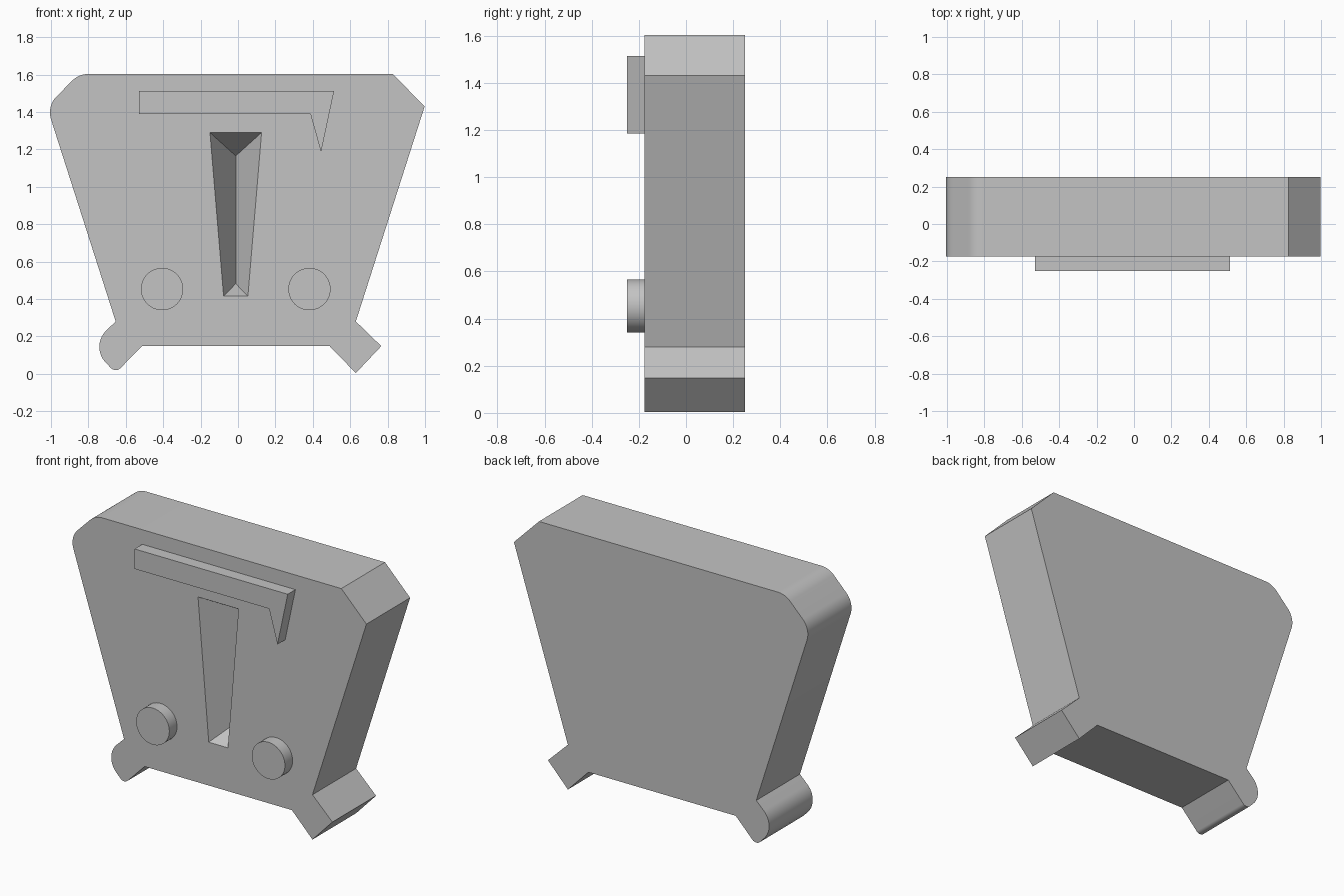
import bpy, bmesh, math
from mathutils import Vector

cube = bpy.data.objects.get("Cube")
if cube:
    bpy.data.objects.remove(cube, do_unlink=True)

FRONT, BACK, RELIEF = -0.175, 0.25, -0.25
MID = -0.012  # symmetry line of the face

grey = bpy.data.materials.new("plain grey")
grey.use_nodes = True
grey.diffuse_color = (0.55, 0.55, 0.55, 1)
grey.node_tree.nodes["Principled BSDF"].inputs["Base Color"].default_value = (0.55, 0.55, 0.55, 1)


def make(name, bm):
    bmesh.ops.recalc_face_normals(bm, faces=bm.faces[:])
    mesh = bpy.data.meshes.new(name)
    bm.to_mesh(mesh)
    bm.free()
    mesh.materials.append(grey)
    obj = bpy.data.objects.new(name, mesh)
    bpy.context.collection.objects.link(obj)
    return obj


def plate(name, outline, y0, y1):
    """Extrude an x-z outline from y0 to y1."""
    bm = bmesh.new()
    face = bm.faces.new([bm.verts.new((x, y0, z)) for x, z in outline])
    ext = bmesh.ops.extrude_face_region(bm, geom=[face], use_keep_orig=True)
    moved = [v for v in ext["geom"] if isinstance(v, bmesh.types.BMVert)]
    bmesh.ops.translate(bm, vec=(0, y1 - y0, 0), verts=moved)
    return make(name, bm)


def rounded(corners, steps=12):
    """Turn (x, z, radius) corners into an outline with round fillets."""
    out = []
    for i, (x, z, r) in enumerate(corners):
        p = Vector((x, z))
        if not r:
            out.append(p)
            continue
        a = (Vector(corners[i - 1][:2]) - p).normalized()
        b = (Vector(corners[(i + 1) % len(corners)][:2]) - p).normalized()
        half = a.angle(b) / 2
        centre = p + (a + b).normalized() * r / math.sin(half)
        start = p + a * r / math.tan(half) - centre
        end = p + b * r / math.tan(half) - centre
        for k in range(steps + 1):
            out.append(centre + start.lerp(end, k / steps).normalized() * r)
    return out


def smooth(obj):
    bpy.ops.object.select_all(action="DESELECT")
    obj.select_set(True)
    bpy.context.view_layer.objects.active = obj
    bpy.ops.object.shade_smooth_by_angle(angle=math.radians(30))


# Body outline: sharp corners on the left, filleted mirror on the right
side = [(0.49, 0.148, 0), (0.63, 0.004, 0.036), (0.766, 0.148, 0.12),
        (0.63, 0.28, 0), (0.998, 1.43, 0.12), (0.827, 1.603, 0.12)]
sharp = [(x, z, 0) for x, z, r in side]
soft = [(2 * MID - x, z, r) for x, z, r in reversed(side)]
body = plate("body", rounded(sharp + soft), FRONT, BACK)

# Hipped recess for the nose, cut into the front
bm = bmesh.new()
mouth = [(-0.15, 1.29), (0.126, 1.29), (0.053, 0.415), (-0.077, 0.415)]
lip = [bm.verts.new((x, FRONT - 0.05, z)) for x, z in mouth]
rim = [bm.verts.new((x, FRONT, z)) for x, z in mouth]
high = bm.verts.new((MID, FRONT + 0.217, 1.165))
low = bm.verts.new((MID, FRONT + 0.118, 0.482))
bm.faces.new(lip)
for i in range(4):
    j = (i + 1) % 4
    bm.faces.new((lip[i], lip[j], rim[j], rim[i]))
bm.faces.new((rim[0], rim[1], high))
bm.faces.new((rim[1], rim[2], low, high))
bm.faces.new((rim[2], rim[3], low))
bm.faces.new((rim[3], rim[0], high, low))
cutter = make("nose_cutter", bm)
cutter.hide_render = True

cut = body.modifiers.new("nose_recess", "BOOLEAN")
cut.operation = "DIFFERENCE"
cut.solver = "EXACT"
cut.object = cutter
bpy.context.view_layer.objects.active = body
bpy.ops.object.modifier_apply(modifier=cut.name)
bpy.data.objects.remove(cutter, do_unlink=True)
smooth(body)

# Raised brow bar with a pointed end
plate("brow", [(-0.53, 1.513), (0.514, 1.513), (0.444, 1.185),
               (0.387, 1.39), (-0.53, 1.39)], RELIEF, FRONT)

# Round studs
for name, x in (("right_stud", -0.406), ("left_stud", 0.382)):
    ring = [(x + 0.113 * math.cos(t * math.tau / 48), 0.453 + 0.113 * math.sin(t * math.tau / 48))
            for t in range(48)]
    smooth(plate(name, ring, RELIEF, FRONT))
